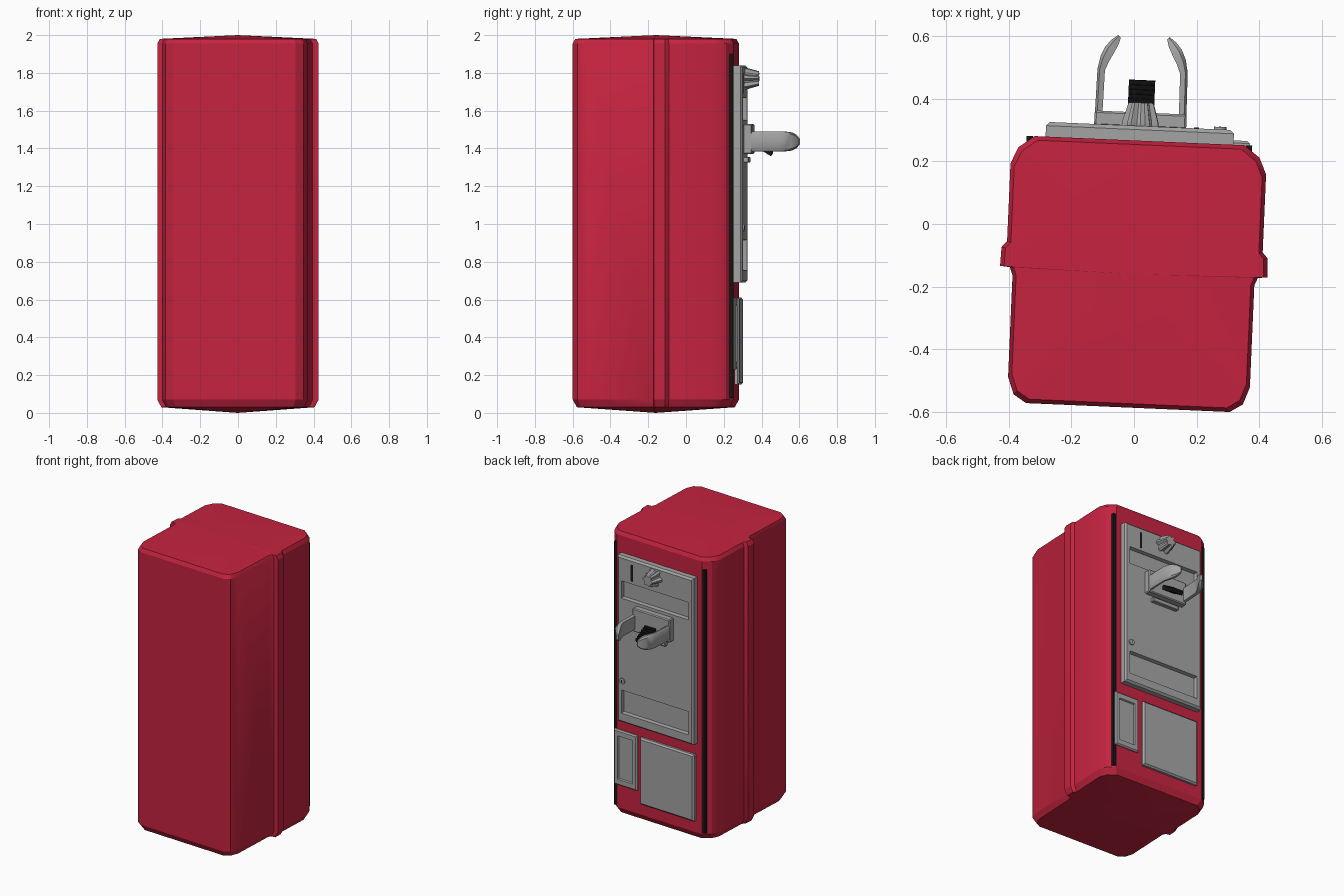
import bpy, bmesh, math
from mathutils import Matrix, Vector

if "Cube" in bpy.data.objects:
    bpy.data.objects.remove(bpy.data.objects["Cube"], do_unlink=True)

YAW = math.radians(-2.5)   # the whole machine stands slightly turned
FACE = 0.313               # depth of the main panel's face


def material(name, rgb, rough=0.6):
    m = bpy.data.materials.new(name)
    m.use_nodes = True
    m.diffuse_color = (*rgb, 1)
    bsdf = m.node_tree.nodes["Principled BSDF"]
    bsdf.inputs["Base Color"].default_value = (*rgb, 1)
    bsdf.inputs["Roughness"].default_value = rough
    return m


RED = material("red_paint", (0.56, 0.017, 0.05))
GREY = material("grey_metal", (0.37, 0.37, 0.37))
BLACK = material("black_rubber", (0.008, 0.008, 0.008))


def finish(name, bm, mat, bevel=0, smooth=None):
    bmesh.ops.recalc_face_normals(bm, faces=bm.faces)
    mesh = bpy.data.meshes.new(name)
    bm.to_mesh(mesh)
    bm.free()
    mesh.materials.append(mat)
    ob = bpy.data.objects.new(name, mesh)
    bpy.context.collection.objects.link(ob)
    ob.location.x = 0.006
    ob.rotation_euler.z = YAW
    if bevel:
        mod = ob.modifiers.new("bevel", "BEVEL")
        mod.width = bevel
        mod.segments = 1
    if smooth:
        bpy.ops.object.select_all(action="DESELECT")
        ob.select_set(True)
        bpy.context.view_layer.objects.active = ob
        bpy.ops.object.shade_smooth_by_angle(angle=math.radians(smooth))
    return ob


def loft(name, rings, mat, caps=(None, None), **kw):
    """Skin closed rings of points; each cap is flat, or a fan to a point."""
    bm = bmesh.new()
    rows = [[bm.verts.new(p) for p in ring] for ring in rings]
    n = len(rows[0])
    for a, b in zip(rows, rows[1:]):
        for i in range(n):
            j = (i + 1) % n
            bm.faces.new((a[i], a[j], b[j], b[i]))
    for row, tip in ((rows[0], caps[0]), (rows[-1], caps[1])):
        if tip is None:
            bm.faces.new(row)
        else:
            v = bm.verts.new(tip)
            for i in range(n):
                bm.faces.new((row[i], row[(i + 1) % n], v))
    return finish(name, bm, mat, **kw)


def box(name, x, y, z, mat, bevel=0):
    rings = [[(x[0], yy, z[0]), (x[1], yy, z[0]), (x[1], yy, z[1]), (x[0], yy, z[1])] for yy in y]
    return loft(name, rings, mat, bevel=bevel)


def recessed_plate(name, xs, zs, y_back, y_front, recess_rows, depth, rim, mat):
    """Plate with a sloped rim; the middle cells of the given rows are sunk."""
    bm = bmesh.new()
    grid = [[bm.verts.new((x, y_front, z)) for z in zs] for x in xs]
    sunk = []
    for i in range(len(xs) - 1):
        for j in range(len(zs) - 1):
            f = bm.faces.new((grid[i][j], grid[i][j + 1], grid[i + 1][j + 1], grid[i + 1][j]))
            if i == 1 and j in recess_rows:
                sunk.append(f)
    edges = [e for e in bm.edges if e.is_boundary]
    bm.normal_update()
    if sunk:
        bmesh.ops.inset_individual(bm, faces=sunk, thickness=0.006, depth=-depth)
    # sloped rim first, then straight sides
    for y, grow in ((y_front - rim, rim), (y_back, 0)):
        geom = bmesh.ops.extrude_edge_only(bm, edges=edges)["geom"]
        edges = [g for g in geom if isinstance(g, bmesh.types.BMEdge)]
        for v in (g for g in geom if isinstance(g, bmesh.types.BMVert)):
            v.co.y = y
            for axis, lim in ((0, xs), (2, zs)):
                if abs(v.co[axis] - lim[0]) < 1e-5:
                    v.co[axis] -= grow
                elif abs(v.co[axis] - lim[-1]) < 1e-5:
                    v.co[axis] += grow
    return finish(name, bm, mat)


# Cabinet: one half of the plan outline, mirrored, with side ribs and shallow domed ends
half = [(0.335, 0.266), (0.385, 0.228), (0.408, 0.176), (0.408, -0.073),
        (0.425, -0.092), (0.427, -0.152), (0.396, -0.155), (0.386, -0.18),
        (0.386, -0.505), (0.366, -0.56), (0.325, -0.586)]
outline = half + [(-x, y) for x, y in reversed(half)]
MID = -0.16
rings = [[(x * s, MID + (y - MID) * s, z) for x, y in outline]
         for z, s in ((0.03, 0.95), (0.07, 1), (1.955, 1), (1.98, 0.97))]
loft("cabinet", rings, RED, caps=((0, MID, 0), (0, MID, 2)), smooth=25)

# Black seals up both back corners
for side, s in (("left", 1), ("right", -1)):
    box(side + "_seal", (0.34 * s, 0.36 * s), (0.235, 0.266), (0.08, 1.9), BLACK)

# Main panel with two sunken bands
recessed_plate("main_panel", [-0.288, -0.265, 0.265, 0.288],
               [0.702, 0.755, 0.915, 1.55, 1.67, 1.828],
               0.255, FACE, (1, 3), 0.025, 0.012, GREY)

# Lower doors
recessed_plate("large_lower_door", [-0.278, 0.13], [0.16, 0.60], 0.255, 0.29, (), 0, 0.01, GREY)
recessed_plate("small_lower_door", [0.178, 0.2, 0.322, 0.344], [0.237, 0.27, 0.57, 0.603],
               0.235, 0.28, (1,), 0.01, 0.008, GREY)

# Coin slot and lock
box("coin_slot", (0.172, 0.188), (FACE - 0.01, FACE + 0.003), (1.69, 1.80), BLACK)


def turned(x, z, layers, radius_rule, count):
    """Rings facing the back, one for each (depth, radius) layer."""
    return [[(x + r * radius_rule(i) * math.cos(2 * math.pi * i / count), y,
              z + r * radius_rule(i) * math.sin(2 * math.pi * i / count))
             for i in range(count)] for y, r in layers]


loft("lock", turned(0.255, 0.98, ((FACE - 0.01, 0.02), (FACE + 0.008, 0.02)), lambda i: 1, 16),
     GREY, smooth=30)
box("keyhole", (0.252, 0.258), (FACE, FACE + 0.01), (0.97, 0.99), BLACK)

# Fluted selector knob
loft("selector_knob",
     turned(0, 1.77, ((FACE - 0.005, 0.06), (FACE + 0.012, 0.058), (FACE + 0.074, 0.04)),
            lambda i: 1 if i % 4 < 2 else 0.72, 24), GREY)

# Mount for the guard arms, with a ledge under it
box("arm_mount", (-0.147, 0.147), (FACE - 0.005, 0.356), (1.37, 1.53), GREY, bevel=0.006)
box("ledge", (-0.1, 0.1), (FACE - 0.005, 0.337), (1.325, 1.355), GREY, bevel=0.004)

# Guard arms: (outer x, inner x, outer y, inner y, half height) along each arm
stations = [(0.146, 0.122, 0.35, 0.35, 0.052), (0.144, 0.12, 0.49, 0.485, 0.052),
            (0.136, 0.108, 0.53, 0.515, 0.052), (0.122, 0.092, 0.562, 0.545, 0.048),
            (0.102, 0.08, 0.585, 0.57, 0.037), (0.082, 0.074, 0.6, 0.592, 0.018)]
for side, s in (("left", 1), ("right", -1)):
    arm = []
    for xo, xi, yo, yi, h in stations:
        arm.append([(s * xo, yo, 1.437 - h * 0.8), (s * xo, yo, 1.437 + h * 0.8),
                    (s * (xo * 0.7 + xi * 0.3), yo * 0.7 + yi * 0.3, 1.437 + h),
                    (s * xi, yi, 1.437 + h * 0.9), (s * xi, yi, 1.437 - h * 0.9),
                    (s * (xo * 0.7 + xi * 0.3), yo * 0.7 + yi * 0.3, 1.437 - h)])
    loft(side + "_guard_arm", arm, GREY, smooth=40)

# Ridged black lever sloping down between the arms
start, run = Vector((0.345, 1.425)), Vector((0.105, -0.065))
up = Vector((0.53, 0.85))
teeth = 7
edge = []
for i in range(teeth):
    edge += [start + run * (i / teeth) + up * 0.018, start + run * ((i + 0.5) / teeth) + up * 0.03]
edge += [start + run + up * 0.018, start + run, start]
loft("lever", [[(x, p.x, p.y) for p in edge] for x in (-0.042, 0.042)], BLACK)
